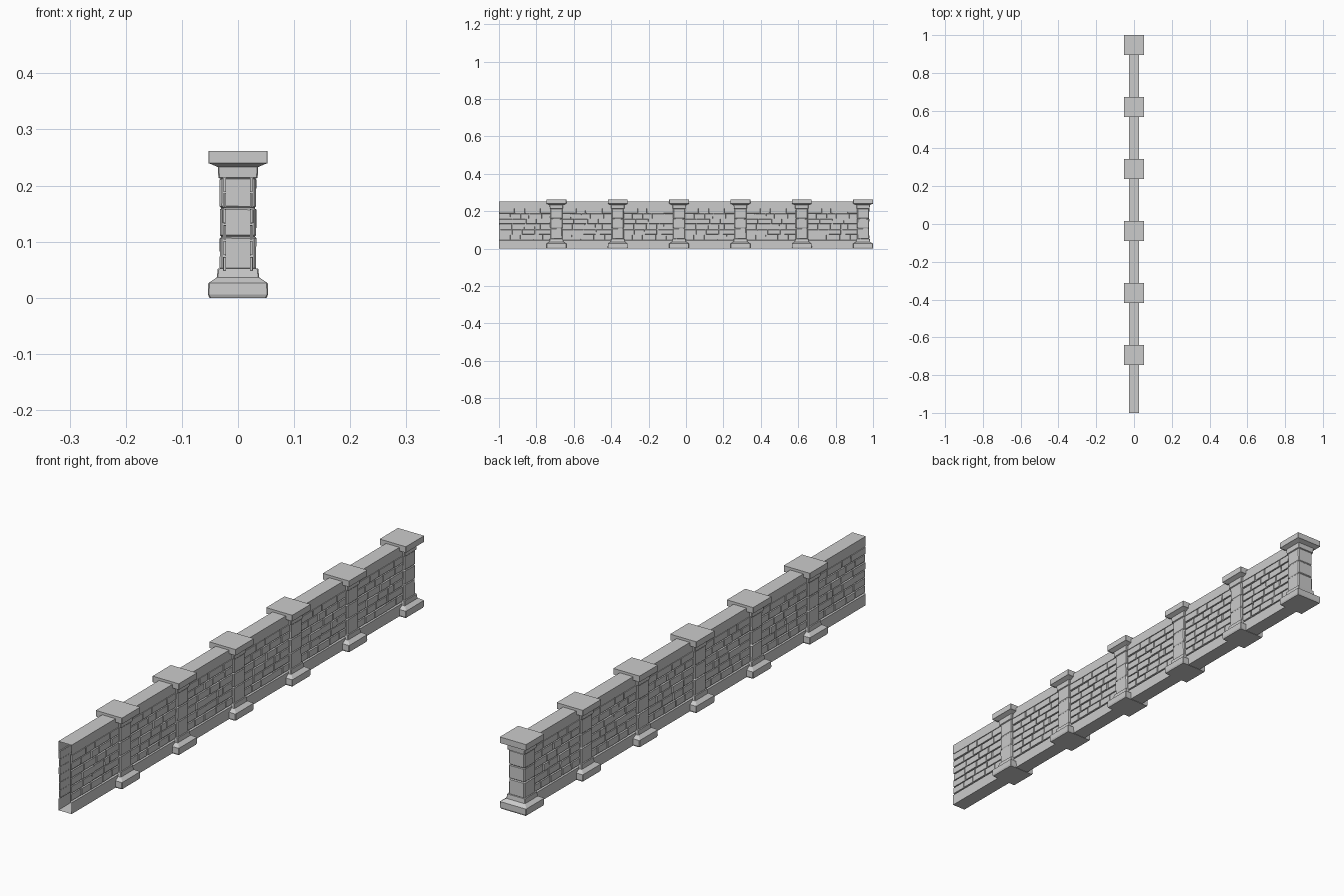
import bpy, bmesh, random

if "Cube" in bpy.data.objects:
    bpy.data.objects.remove(bpy.data.objects["Cube"])

random.seed(4)
STEP = 0.328
PILLARS = [0.947 - STEP * i for i in range(6)]
END = 0.947


def make_mesh(name, bm):
    bmesh.ops.recalc_face_normals(bm, faces=bm.faces)
    mesh = bpy.data.meshes.new(name)
    bm.to_mesh(mesh)
    bm.free()
    return mesh


def place(name, mesh, y=0.0):
    ob = bpy.data.objects.new(name, mesh)
    ob.location.y = y
    bpy.context.collection.objects.link(ob)
    return ob


def loft(name, profile, jitter=0.0):
    """Stack of chamfered squares: (half width, corner chamfer, height)."""
    bm = bmesh.new()
    rings = []
    for h, c, z in profile:
        k = h - c
        pts = [(h, -k), (h, k), (k, h), (-k, h), (-h, k), (-h, -k), (-k, -h), (k, -h)]
        j = lambda: random.uniform(-jitter, jitter)
        rings.append([bm.verts.new((x + j(), y + j(), z + j())) for x, y in pts])
    for a, b in zip(rings, rings[1:]):
        for i in range(8):
            n = (i + 1) % 8
            bm.faces.new((a[i], a[n], b[n], b[i]))
    bm.faces.new(rings[0])
    bm.faces.new(rings[-1])
    return make_mesh(name, bm)


def strip(name, profile, y0, y1):
    """Open-ended profile run along y."""
    bm = bmesh.new()
    rows = [[bm.verts.new((x, y, z)) for x, z in profile] for y in (y0, y1)]
    for i in range(len(profile) - 1):
        bm.faces.new((rows[0][i], rows[0][i + 1], rows[1][i + 1], rows[1][i]))
    return place(name, make_mesh(name, bm))


def both_sides(half):
    return half + [(-x, z) for x, z in reversed(half)]


# Top and bottom rails of the hollow wall
strip("top_rail", both_sides([(0.021, 0.216), (0.027, 0.216), (0.027, 0.253)]), -1, END)
strip("bottom_rail", both_sides([(0.021, 0.046), (0.027, 0.042), (0.027, 0.001)]), -1, END)

# Mortar sheets behind the bricks
for side, s in (("right", 1), ("left", -1)):
    strip("mortar_" + side, [(0.0215 * s, 0.044), (0.0215 * s, 0.217)], -1, END)


def add_brick(bm, y0, y1, z0, z1, depth):
    """Shallow block with a slightly smaller, uneven front and no back."""
    def ring(x, inset, j):
        r = lambda: random.uniform(0, j)
        return [bm.verts.new(p) for p in (
            (x, y0 + inset + r(), z0 + inset + r()), (x, y1 - inset - r(), z0 + inset + r()),
            (x, y1 - inset - r(), z1 - inset - r()), (x, y0 + inset + r(), z1 - inset - r()))]
    back, front = ring(0.021, 0, 0), ring(depth, 0.0006, 0.001)
    for i in range(4):
        n = (i + 1) % 4
        bm.faces.new((back[i], back[n], front[n], front[i]))
    bm.faces.new(front)


# One bay of brickwork, reused between all pillars
LENGTH, BOTTOM, TOP, ROWS = 0.288, 0.046, 0.216, 6
GAP = 0.0012
bm = bmesh.new()
for row in range(ROWS):
    z0 = BOTTOM + (TOP - BOTTOM) * row / ROWS
    z1 = BOTTOM + (TOP - BOTTOM) * (row + 1) / ROWS
    weights = [random.uniform(0.7, 1.5) for _ in range(5 - row % 2)]
    y = 0.0
    for w in weights:
        width = LENGTH * w / sum(weights)
        add_brick(bm, y + GAP, y + width - GAP, z0 + GAP, z1 - GAP,
                  random.uniform(0.0245, 0.0275))
        y += width
brick_mesh = make_mesh("bricks", bm)

# Pillar parts: stepped base, coursed shaft with joints, flared cap
base = loft("pillar_base", [
    (0.051, 0.002, 0.0), (0.0535, 0.002, 0.006), (0.053, 0.002, 0.026),
    (0.038, 0.002, 0.036), (0.036, 0.002, 0.052), (0.030, 0.002, 0.053)])
shaft_profile = []
for z0, z1 in ((0.05, 0.109), (0.109, 0.160), (0.160, 0.214)):
    shaft_profile += [(0.030, 0.005, z0 + 0.0005), (0.0325, 0.004, z0 + 0.003),
                      (0.0325, 0.004, z1 - 0.003), (0.030, 0.005, z1 - 0.0005)]
shaft = loft("pillar_shaft", shaft_profile, 0.0005)
cap = loft("pillar_cap", [
    (0.031, 0.002, 0.212), (0.035, 0.002, 0.214), (0.036, 0.002, 0.233),
    (0.050, 0.001, 0.239), (0.053, 0.001, 0.240), (0.053, 0.001, 0.262)])

for i, y in enumerate(PILLARS, 1):
    place(f"pillar_base_{i}", base, y)
    place(f"pillar_shaft_{i}", shaft, y)
    place(f"pillar_cap_{i}", cap, y)
    bricks = place(f"brick_bay_{i}", brick_mesh, y - 0.308)
    mirror = bricks.modifiers.new("both_faces", 'MIRROR')
    mirror.use_axis = (True, False, False)
    mirror.use_mirror_merge = False

# Small sealing slope above the end of the last bay stays open, like the hollow wall
bpy.context.view_layer.update()
